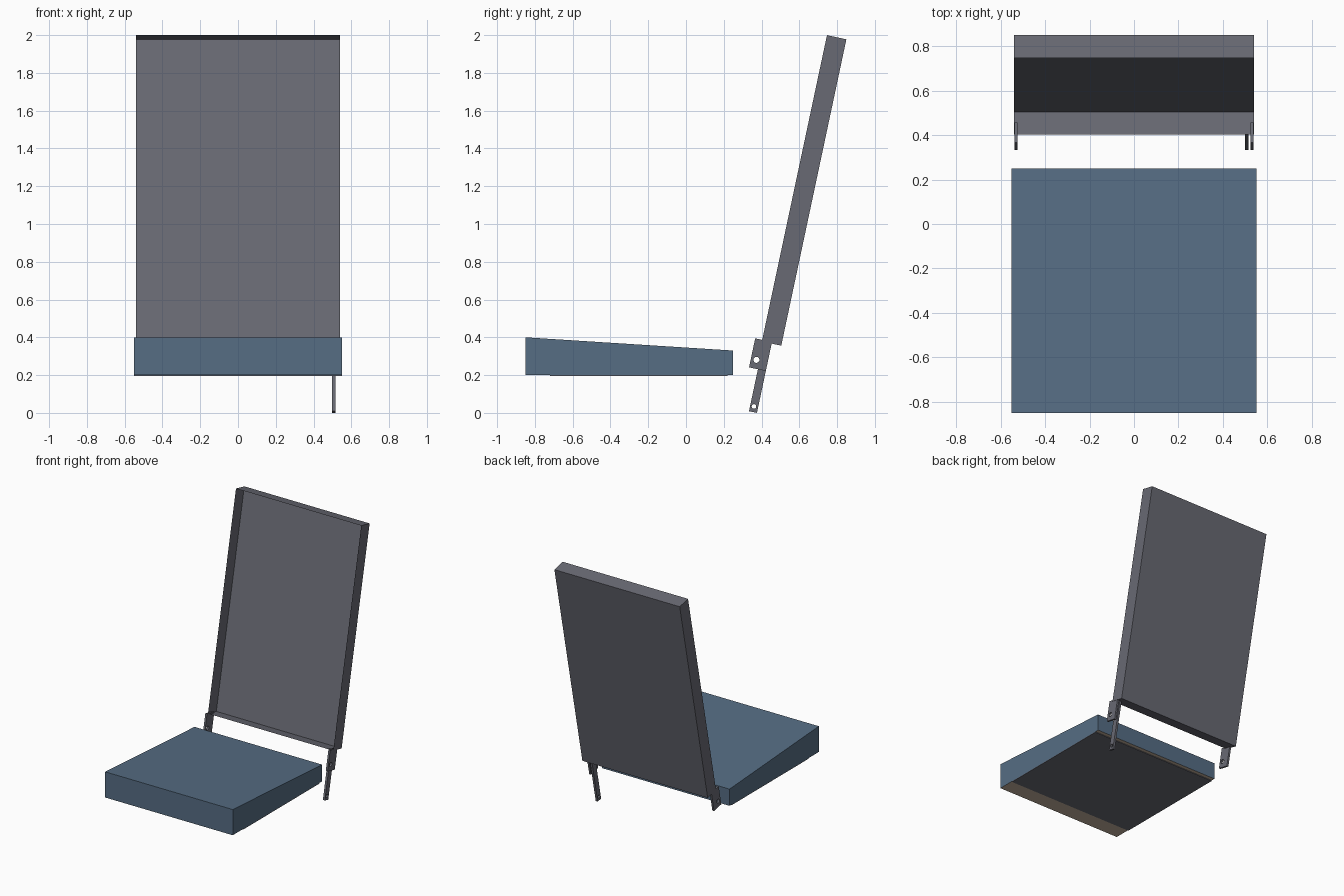
import bpy, bmesh, math
from mathutils import Vector

if "Cube" in bpy.data.objects:
    bpy.data.objects.remove(bpy.data.objects["Cube"])

TILT = math.radians(12)            # backrest lean
PIVOT_Y = 0.3755                   # lowest point of the strap, z = 0


def material(name, rgb):
    m = bpy.data.materials.new(name)
    m.diffuse_color = (*rgb, 1)
    m.use_nodes = True
    m.node_tree.nodes["Principled BSDF"].inputs["Base Color"].default_value = m.diffuse_color
    return m


STEEL = material("grey steel", (0.14, 0.143, 0.172))
BLUE = material("blue fabric", (0.093, 0.153, 0.23))
WOOD = material("beige board", (0.54, 0.44, 0.34))


def leaned(x, forward, up):
    """Point in the leaning frame of the backrest."""
    s, c = math.sin(TILT), math.cos(TILT)
    return Vector((x, PIVOT_Y + up * s - forward * c, up * c + forward * s))


def finish(name, bm, mats):
    me = bpy.data.meshes.new(name)
    bm.normal_update()
    bm.to_mesh(me)
    bm.free()
    for m in mats:
        me.materials.append(m)
    ob = bpy.data.objects.new(name, me)
    bpy.context.collection.objects.link(ob)
    return ob


def prism(bm, profile, half):
    """Extrude a (y, z) profile across x."""
    f = bm.faces.new([bm.verts.new((-half, y, z)) for y, z in profile])
    ext = bmesh.ops.extrude_face_region(bm, geom=[f])
    verts = [g for g in ext["geom"] if isinstance(g, bmesh.types.BMVert)]
    bmesh.ops.translate(bm, verts=verts, vec=(2 * half, 0, 0))
    bmesh.ops.recalc_face_normals(bm, faces=bm.faces)


def drilled_plate(name, x0, x1, fwd, up, hole, radius):
    """Flat leaning bar with one round hole through it."""
    bm = bmesh.new()
    rect = [(0, up[0]), (fwd, up[0]), (fwd, up[1]), (0, up[1])]
    ring = [(hole[0] + radius * math.cos(k * math.tau / 16),
             hole[1] + radius * math.sin(k * math.tau / 16)) for k in range(16)]
    edges = []
    for loop in (rect, ring):
        vs = [bm.verts.new(leaned(x0, *p)) for p in loop]
        edges += [bm.edges.new((vs[i - 1], vs[i])) for i in range(len(vs))]
    bmesh.ops.triangle_fill(bm, use_beauty=True, use_dissolve=False, edges=edges)
    ext = bmesh.ops.extrude_face_region(bm, geom=bm.faces[:])
    verts = [g for g in ext["geom"] if isinstance(g, bmesh.types.BMVert)]
    bmesh.ops.translate(bm, verts=verts, vec=(x1 - x0, 0, 0))
    bmesh.ops.recalc_face_normals(bm, faces=bm.faces)
    finish(name, bm, [STEEL])


# Seat cushion: wedge with a board underneath
bm = bmesh.new()
prism(bm, [(-0.85, 0.2), (0.25, 0.2), (0.25, 0.33), (-0.85, 0.4)], 0.55)
bm.normal_update()
for f in bm.faces:
    f.material_index = 1 if f.normal.z < -0.9 else 0
finish("seat_cushion", bm, [BLUE, WOOD])

# Steel plate under the seat
bm = bmesh.new()
prism(bm, [(-0.72, 0.195), (0.22, 0.195), (0.22, 0.2), (-0.72, 0.2)], 0.55)
finish("seat_base_plate", bm, [STEEL])

# Backrest: thin sheet tray, open at the front
bm = bmesh.new()
bmesh.ops.create_cube(bm, size=1)
bmesh.ops.delete(bm, geom=[f for f in bm.faces if f.normal.y < -0.9],
                 context='FACES_ONLY')
for v in bm.verts:
    v.co = leaned(v.co.x * 1.08,
                  0.053 if v.co.y < 0 else -0.052,
                  2.033 if v.co.z > 0 else 0.375)
finish("backrest_tray", bm, [STEEL])

# Hinge brackets on both sides
for side, s in (("left", -1), ("right", 1)):
    drilled_plate(f"hinge_bracket_{side}", s * 0.523, s * 0.538,
                  0.091, (0.227, 0.384), (0.061, 0.274), 0.016)

# Lever strap, right side only
drilled_plate("lever_strap", 0.498, 0.515, 0.043, (0, 0.378), (0.0225, 0.03), 0.012)
